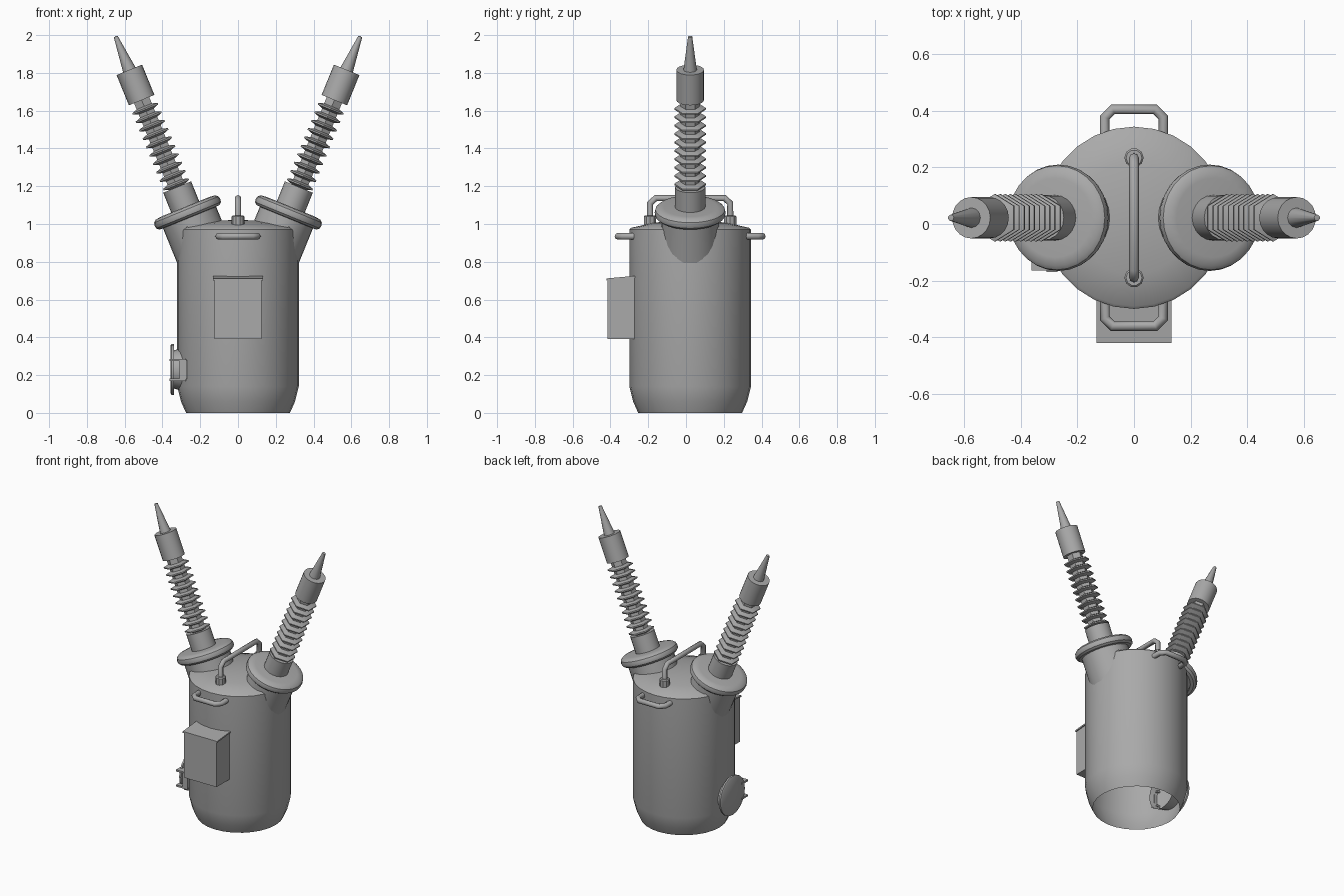
import bpy, bmesh, math
from mathutils import Vector, Matrix

cube = bpy.data.objects.get("Cube")
if cube:
    bpy.data.objects.remove(cube, do_unlink=True)

CY = 0.022                      # shared centre line in y
grey = bpy.data.materials.new("painted grey")
grey.use_nodes = True
grey.diffuse_color = (0.4, 0.4, 0.4, 1)
grey.node_tree.nodes["Principled BSDF"].inputs["Base Color"].default_value = grey.diffuse_color


def finish(name, bm, matrix=Matrix(), angle=35):
    bmesh.ops.recalc_face_normals(bm, faces=bm.faces)
    mesh = bpy.data.meshes.new(name)
    bm.to_mesh(mesh)
    bm.free()
    mesh.transform(matrix)
    mesh.materials.append(grey)
    ob = bpy.data.objects.new(name, mesh)
    bpy.context.collection.objects.link(ob)
    bpy.ops.object.select_all(action='DESELECT')
    bpy.context.view_layer.objects.active = ob
    ob.select_set(True)
    if angle:
        bpy.ops.object.shade_smooth_by_angle(angle=math.radians(angle))
    return ob


def lathe(name, profile, sides, matrix=Matrix(), angle=35, turn=0):
    """Spin (radius, height) points around z."""
    bm = bmesh.new()
    rings = []
    for r, z in profile:
        rings.append([bm.verts.new((r * math.cos(turn + math.tau * i / sides),
                                    r * math.sin(turn + math.tau * i / sides), z))
                      for i in range(sides)])
    for a, b in zip(rings, rings[1:]):
        for i in range(sides):
            j = (i + 1) % sides
            bm.faces.new((a[i], a[j], b[j], b[i]))
    bmesh.ops.remove_doubles(bm, verts=bm.verts, dist=0.0001)
    return finish(name, bm, matrix, angle)


def box(name, low, high):
    bm = bmesh.new()
    bmesh.ops.create_cube(bm, size=1)
    low, high = Vector(low), Vector(high)
    for v in bm.verts:
        v.co = [(l + h) / 2 + c * (h - l) for l, h, c in zip(low, high, v.co)]
    return finish(name, bm, angle=0)


def tube(name, points, radius):
    """Round bar swept through the points."""
    curve = bpy.data.curves.new(name, 'CURVE')
    curve.dimensions = '3D'
    curve.bevel_depth = radius
    curve.bevel_resolution = 2
    spline = curve.splines.new('POLY')
    spline.points.add(len(points) - 1)
    for p, co in zip(spline.points, points):
        p.co = (*co, 1)
    ob = bpy.data.objects.new(name + "_path", curve)
    bpy.context.collection.objects.link(ob)
    bm = bmesh.new()
    bm.from_mesh(ob.evaluated_get(bpy.context.evaluated_depsgraph_get()).to_mesh())
    bpy.data.objects.remove(ob, do_unlink=True)
    return finish(name, bm, angle=50)


# Tank: open bottom, tapered foot, shallow domed lid
lathe("tank", [(0.275, 0), (0.302, 0.06), (0.322, 0.14), (0.322, 0.97), (0.312, 0.98),
               (0.2, 1.005), (0.1, 1.018), (0, 1.022)], 28, Matrix.Translation((0, CY, 0)))


# Angled bushings, mirrored left and right
def socket(name, frame, radius=0.152, sides=28):
    """Slanted collar whose lower rim follows the tank wall."""
    bm = bmesh.new()
    top, bottom = [], []
    axis = (frame.to_3x3() @ Vector((0, 0, 1))).normalized()
    for i in range(sides):
        a = math.tau * i / sides
        p = frame @ Vector((radius * math.cos(a), radius * math.sin(a), -0.02))
        top.append(bm.verts.new(p))
        q = p.copy()
        while q.z > 0.5 and (math.hypot(q.x, q.y - CY) > 0.316 or q.z > 0.985):
            q -= axis * 0.01
        bottom.append(bm.verts.new(q))
    for i in range(sides):
        j = (i + 1) % sides
        bm.faces.new((bottom[i], bottom[j], top[j], top[i]))
    finish(name, bm, angle=60)


lean = math.radians(22.2)
for side, s in (("left", 1), ("right", -1)):
    frame = Matrix.Translation((0.275 * s, CY, 1.08)) @ Matrix.Rotation(lean * s, 4, 'Y')
    socket(side + "_socket", frame)
    lathe(side + "_flange", [(0.15, -0.05), (0.172, -0.048), (0.185, -0.036), (0.188, -0.02),
                             (0.184, -0.004), (0.17, 0.008), (0.14, 0.012), (0, 0.012)], 28, frame)
    lathe(side + "_stub", [(0.08, 0), (0.08, 0.125), (0, 0.125)], 20, frame)

    # Six-sided ribbed insulator
    ribs = [(0.05, 0.11)]
    for k in range(10):
        t = 0.14 + 0.048 * k
        ribs += [(0.05, t - 0.014), (0.084, t - 0.004), (0.084, t + 0.004), (0.05, t + 0.014)]
    ribs.append((0.05, 0.64))
    lathe(side + "_insulator", ribs, 6, frame, 20, math.pi / 2)

    lathe(side + "_cap", [(0, 0.622), (0.073, 0.622), (0.073, 0.795), (0, 0.795)], 20, frame)
    lathe(side + "_terminal", [(0.036, 0.79), (0.011, 0.985), (0, 0.987)], 12, frame)

# Lifting bar over the lid
ya, yb = CY - 0.212, CY + 0.212
tube("lifting_bar", [(0, ya, 1.0), (0, ya, 1.11), (0, ya + 0.03, 1.137),
                     (0, yb - 0.03, 1.137), (0, yb, 1.11), (0, yb, 1.0)], 0.017)
for name, y in (("front_bar_foot", ya), ("back_bar_foot", yb)):
    lathe(name, [(0.034, 0.99), (0.034, 1.04), (0.028, 1.046), (0, 1.046)], 10,
          Matrix.Translation((0, y, 0)))

# Carrying handles, front and back
for name, s in (("front_handle", -1), ("back_handle", 1)):
    near, bend, far = (CY + s * d for d in (0.26, 0.355, 0.383))
    tube(name, [(-0.103, near, 0.935), (-0.103, bend, 0.935), (-0.075, far, 0.935),
                (0.075, far, 0.935), (0.103, bend, 0.935), (0.103, near, 0.935)], 0.018)

# Front control box with a lid that slopes forward
cabinet = box("control_box", (-0.125, -0.415, 0.39), (0.125, -0.24, 0.725))
lid = box("control_box_lid", (-0.132, -0.42, 0.72), (0.132, -0.22, 0.73))
for part in (cabinet, lid):
    for v in part.data.vertices:
        if v.co.z > 0.7 and v.co.y < -0.4:
            v.co.z -= 0.018

# Side inspection hatch on a short neck
hatch = Matrix.Translation((-0.3, -0.01, 0.23)) @ Matrix.Rotation(-math.pi / 2, 4, 'Y')
lathe("hatch_neck", [(0.125, -0.06), (0.1, 0.045)], 20, hatch)
lathe("hatch_cover", [(0, 0.04), (0.135, 0.04), (0.135, 0.052), (0.125, 0.058), (0, 0.058)],
      20, hatch)
box("hatch_hinge", (-0.31, -0.17, 0.18), (-0.27, -0.12, 0.28))
for name, z in (("upper_hinge_arm", 0.28), ("lower_hinge_arm", 0.175)):
    box(name, (-0.362, -0.165, z - 0.006), (-0.275, -0.1, z + 0.006))
